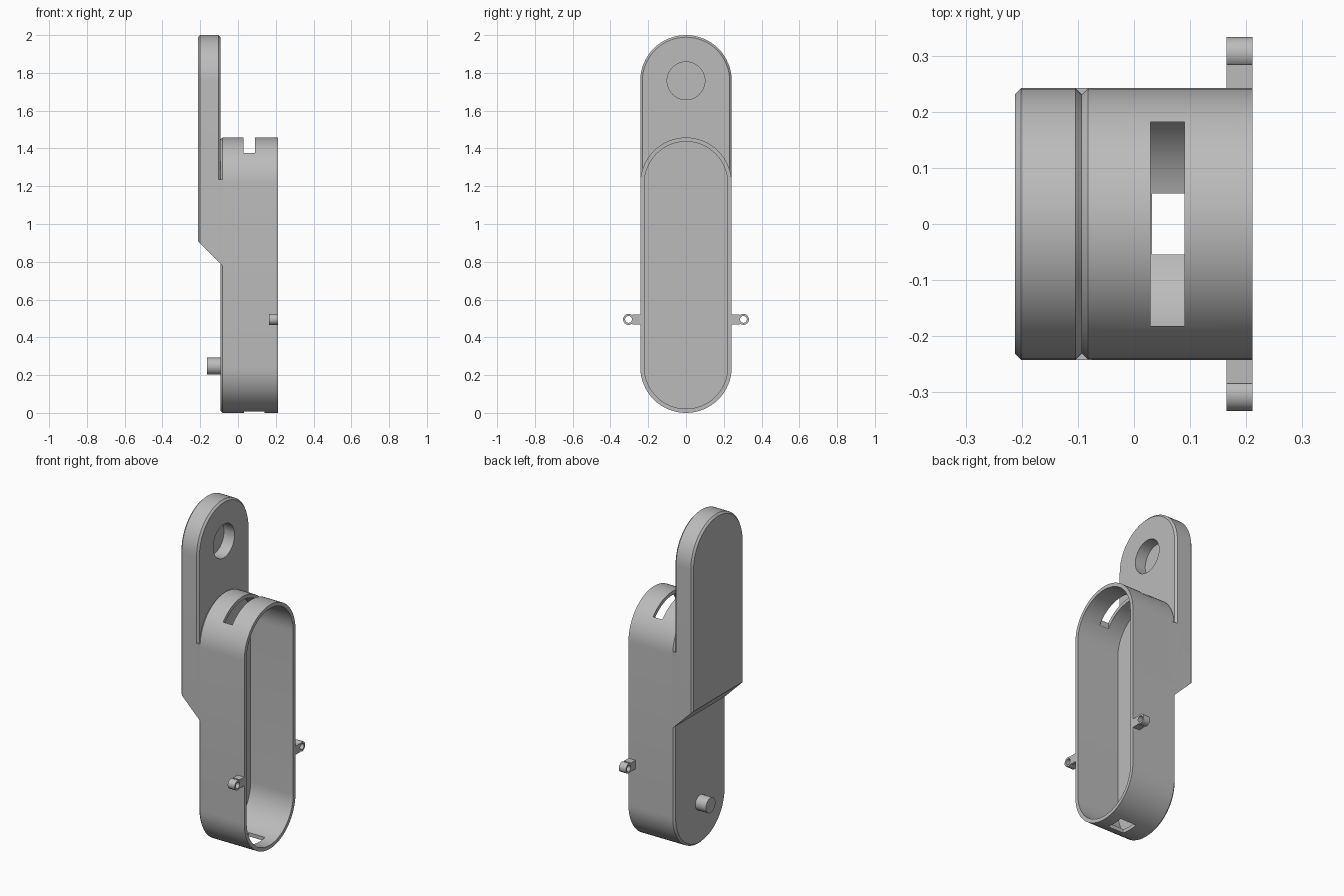
import bpy, bmesh, math
from mathutils import Vector

if "Cube" in bpy.data.objects:
    bpy.data.objects.remove(bpy.data.objects["Cube"])

grey = bpy.data.materials.new("plain grey")
grey.use_nodes = True
grey.diffuse_color = (0.5, 0.5, 0.5, 1)
grey.node_tree.nodes["Principled BSDF"].inputs["Base Color"].default_value = (0.5, 0.5, 0.5, 1)

R, C = 0.242, 0.011        # outer radius, chamfer
BACK, MID, OPEN = -0.212, -0.093, 0.211
TOP = 2 - R                # centre of the plate's round end
HIGH = 1.458 - R           # centre of the case's upper round end


def finish(bm, name):
    bmesh.ops.recalc_face_normals(bm, faces=bm.faces[:])
    mesh = bpy.data.meshes.new(name)
    bm.to_mesh(mesh)
    bm.free()
    ob = bpy.data.objects.new(name, mesh)
    bpy.context.collection.objects.link(ob)
    mesh.materials.append(grey)
    return ob


def capsule(name, sections, low, high, y=0, steps=32, slope=None):
    """Skin stadium outlines, given as (x, radius), between two arc centres."""
    bm = bmesh.new()
    rings = []
    for x, r in sections:
        ring = []
        for centre, start in ((high, 0), (low, math.pi)):
            if centre == low and low == high:
                steps_range = range(1, steps)
            else:
                steps_range = range(steps + 1)
            for i in steps_range:
                a = start + math.pi * i / steps
                ring.append(bm.verts.new((x, y + r * math.cos(a), centre + r * math.sin(a))))
        rings.append(ring)
    n = len(rings[0])
    for a, b in zip(rings, rings[1:]):
        for i in range(n):
            bm.faces.new((a[i], a[(i + 1) % n], b[(i + 1) % n], b[i]))
    bm.faces.new(rings[0])
    bm.faces.new(rings[-1])
    if slope:
        trim(bm, slope)
    return finish(bm, name)


def trim(bm, point):
    """Cut away everything under the 45 degree shoulder."""
    cut = bmesh.ops.bisect_plane(bm, geom=bm.verts[:] + bm.edges[:] + bm.faces[:],
                                 plane_co=Vector(point), plane_no=Vector((1, 0, 1)),
                                 clear_inner=True)
    edges = [e for e in cut["geom_cut"] if isinstance(e, bmesh.types.BMEdge)]
    bmesh.ops.holes_fill(bm, edges=edges)


def box(name, x, y, z, slope=None):
    bm = bmesh.new()
    bmesh.ops.create_cube(bm, size=1)
    for v in bm.verts:
        v.co = [(lo + hi) / 2 + c * (hi - lo) for c, (lo, hi) in zip(v.co, (x, y, z))]
    if slope:
        trim(bm, slope)
    return finish(bm, name)


def carve(ob, cutter):
    cutter.hide_render = True
    mod = ob.modifiers.new("cut", "BOOLEAN")
    mod.operation, mod.solver, mod.object = "DIFFERENCE", "EXACT", cutter
    bpy.context.view_layer.objects.active = ob
    bpy.ops.object.modifier_apply(modifier=mod.name)
    bpy.data.objects.remove(cutter)


# Open case with a strap slot above and a small window below
case = capsule("case", [(MID, R - C), (MID + C, R), (OPEN, R)], R, HIGH)
carve(case, capsule("pocket", [(-0.07, 0.22), (0.3, 0.22)], R, HIGH))
carve(case, box("top_slot", (0.029, 0.09), (-0.182, 0.182), (1.25, 1.6)))
carve(case, box("bottom_slot", (0.032, 0.14), (-0.054, 0.054), (-0.1, 0.1)))

# Mounting plate with sloped shoulder and blind hole
shoulder = (MID, 0, 0.79)
plate = capsule("mounting_plate", [(BACK, R - C), (BACK + C, R), (MID - C, R), (MID, R - C)],
                0.5, TOP, slope=shoulder)
carve(plate, capsule("plate_hole", [(MID - 0.07, 0.1), (0, 0.1)], TOP, TOP))

# Flush joint between plate and case
joint = box("joint", (-0.15, -0.075), (-R, R), (0.7, HIGH + 0.02), slope=shoulder)

# Peg on the back of the case
peg = capsule("peg", [(-0.163, 0.045), (-0.08, 0.045)], 0.247, 0.247)

# Eyelets on both sides
parts = [case, plate, joint, peg]
for side, name in ((1, "left"), (-1, "right")):
    ring = capsule(name + "_eyelet", [(0.165, 0.029), (OPEN, 0.029)], 0.495, 0.495, side * 0.304)
    carve(ring, capsule("eyelet_hole", [(0.1, 0.018), (0.3, 0.018)], 0.495, 0.495, side * 0.304))
    ys = sorted((side * 0.23, side * 0.284))
    arm = box(name + "_eyelet_arm", (0.165, OPEN), ys, (0.469, 0.521))
    parts += [ring, arm]

for ob in parts:
    bpy.ops.object.select_all(action="DESELECT")
    ob.select_set(True)
    bpy.context.view_layer.objects.active = ob
    bpy.ops.object.shade_smooth_by_angle(angle=math.radians(30))
